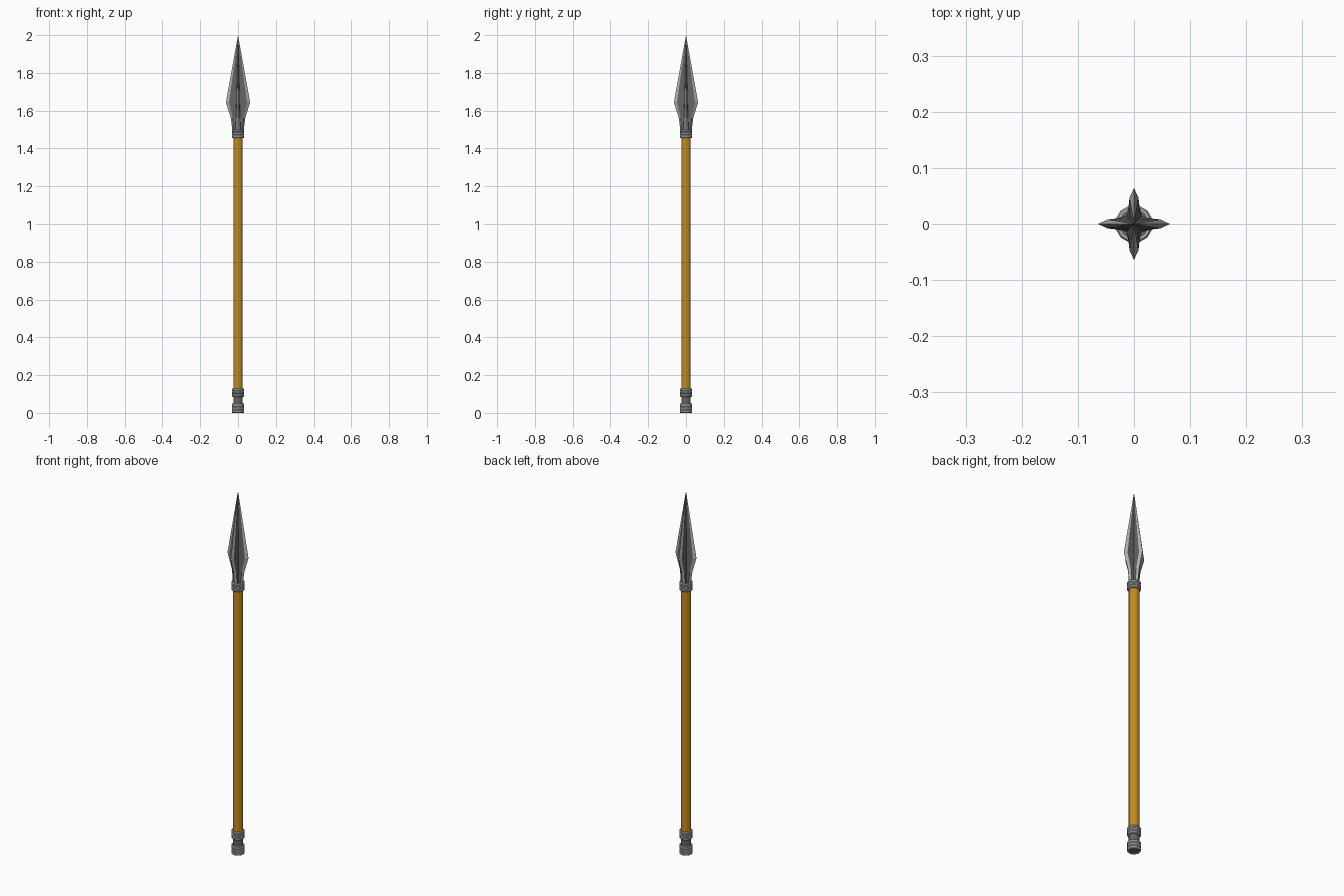
import bpy, bmesh
from math import sin, cos, pi

if "Cube" in bpy.data.objects:
    bpy.data.objects.remove(bpy.data.objects["Cube"])


def material(name, rgb):
    m = bpy.data.materials.new(name)
    m.diffuse_color = (*rgb, 1)
    m.use_nodes = True
    m.node_tree.nodes["Principled BSDF"].inputs["Base Color"].default_value = m.diffuse_color
    return m


wood = material("wood", (0.55, 0.25, 0.015))
steel = material("steel", (0.45, 0.45, 0.45))
dark = material("dark_steel", (0.13, 0.13, 0.13))


def finish(name, bm, mats):
    bmesh.ops.recalc_face_normals(bm, faces=bm.faces)
    me = bpy.data.meshes.new(name)
    bm.to_mesh(me)
    bm.free()
    for m in mats:
        me.materials.append(m)
    ob = bpy.data.objects.new(name, me)
    bpy.context.collection.objects.link(ob)
    return ob


def bridge(bm, a, b):
    n = len(a)
    return [bm.faces.new((a[i], a[(i + 1) % n], b[(i + 1) % n], b[i])) for i in range(n)]


def lathe(name, profile, mat, sides=12, closed=False):
    """Spin (radius, z) points round z; cap the ends or close the loop."""
    bm = bmesh.new()
    rings = [[bm.verts.new((r * cos(2 * pi * (i + .5) / sides),
                            r * sin(2 * pi * (i + .5) / sides), z))
              for i in range(sides)] for r, z in profile]
    for a, b in zip(rings, rings[1:]):
        bridge(bm, a, b)
    if closed:
        bridge(bm, rings[-1], rings[0])
    else:
        bm.faces.new(rings[0])
        bm.faces.new(rings[-1])
    return finish(name, bm, [mat])


# Wooden shaft and dark butt core
lathe("shaft", [(0.026, 0.11), (0.026, 1.47)], wood)
lathe("butt_core", [(0.026, 0.004), (0.026, 0.11)], dark)
lathe("collar_core", [(0.027, 1.457), (0.027, 1.502)], dark)

# Bands of three bevelled rings
for name, z0, z1 in (("butt_ring", 0.0, 0.05), ("grip_ring", 0.085, 0.13),
                     ("collar_ring", 1.455, 1.5)):
    step = (z1 - z0) / 3
    for k in range(3):
        a, b = z0 + k * step, z0 + (k + 1) * step
        lathe(f"{name}_{k + 1}", [(0.024, a), (0.031, a), (0.034, a + 0.004),
                                  (0.034, b - 0.004), (0.031, b), (0.024, b)],
              steel, closed=True)

# Four-winged blade: z, wing tip, bevel start, bevel half width, valley
sections = [(1.49, 0.029, 0.023, 0.012, 0.014),
            (1.56, 0.038, 0.029, 0.010, 0.011),
            (1.645, 0.064, 0.047, 0.008, 0.009)]
bm = bmesh.new()
rings = []
for z, tip, start, w, valley in sections:
    ring = []
    for q in range(4):
        c, s = (1, 0, -1, 0)[q], (0, 1, 0, -1)[q]
        for x, y in ((tip, 0), (start, w), (valley, valley), (w, start)):
            ring.append(bm.verts.new((x * c - y * s, x * s + y * c, z)))
    rings.append(ring)
faces = [bridge(bm, a, b) for a, b in zip(rings, rings[1:])]
point = bm.verts.new((0, 0, 2))
top = rings[-1]
faces.append([bm.faces.new((top[i], top[(i + 1) % 16], point)) for i in range(16)])
bm.faces.new(rings[0])
for strip in faces:
    for i, f in enumerate(strip):
        f.material_index = 1 if i % 4 in (1, 2) else 0
finish("spear_blade", bm, [steel, dark])
